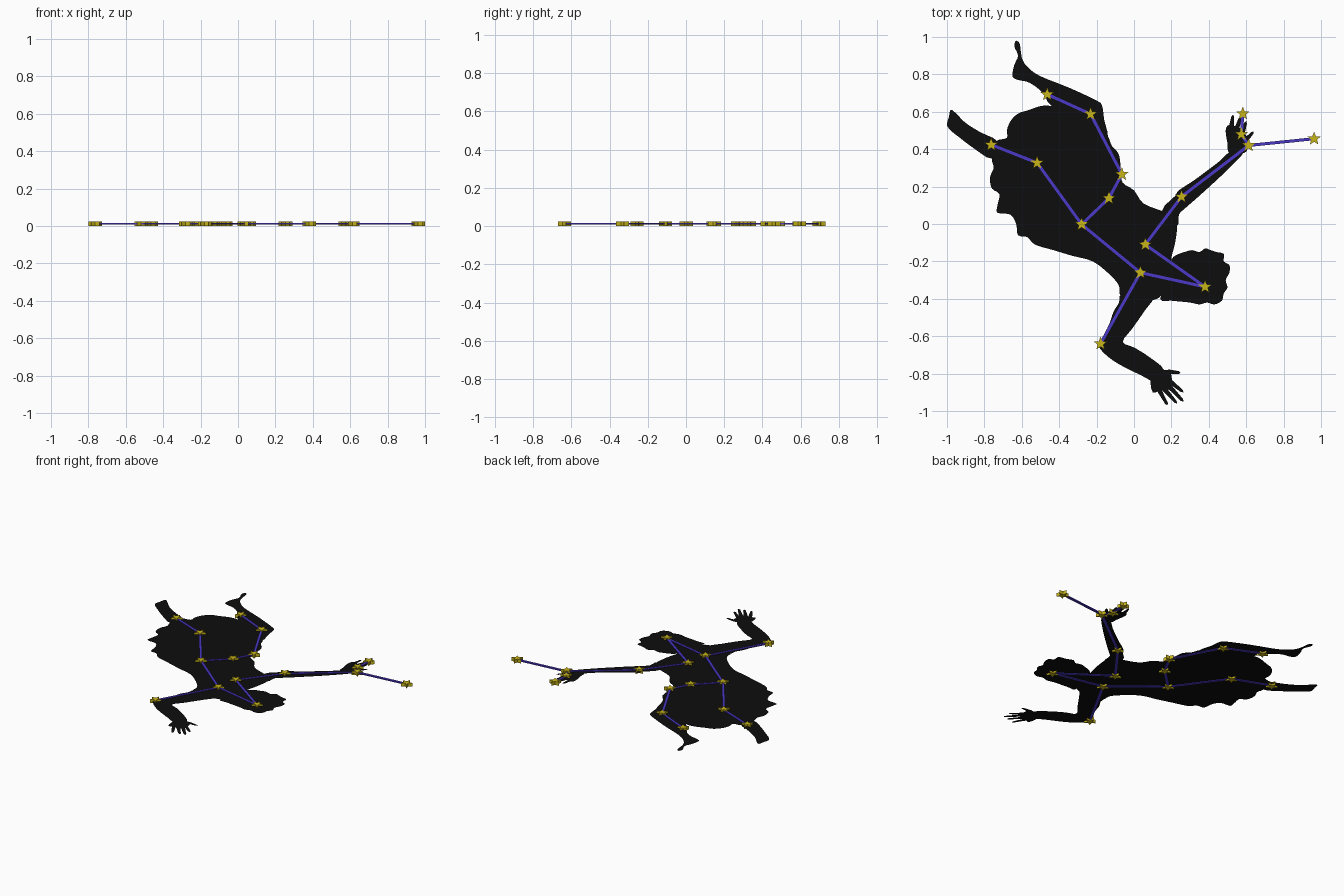
import bpy, bmesh, math
from mathutils import Vector

Z = 0.012  # level of the flat figure


def material(name, rgb):
    m = bpy.data.materials.new(name)
    m.diffuse_color = (*rgb, 1)
    return m


BLACK = material("black", (0.004, 0.004, 0.004))
PURPLE = material("purple", (0.07, 0.04, 0.58))
YELLOW = material("yellow", (0.58, 0.46, 0.01))


def finish(name, bm, mat):
    bm.normal_update()
    me = bpy.data.meshes.new(name)
    bm.to_mesh(me)
    bm.free()
    me.materials.append(mat)
    ob = bpy.data.objects.new(name, me)
    bpy.context.collection.objects.link(ob)
    return ob


def smooth(pts, steps=3):
    """Closed Catmull-Rom curve through the points."""
    p = [Vector(q) for q in pts]
    n, out = len(p), []
    for i in range(n):
        a, b, c, d = p[i - 1], p[i], p[(i + 1) % n], p[(i + 2) % n]
        for s in range(steps):
            t = s / steps
            out.append(0.5 * (2 * b + (c - a) * t + (2 * a - 5 * b + 4 * c - d) * t * t
                              + (3 * b - a - 3 * c + d) * t ** 3))
    return out


def flat(name, *outlines):
    bm = bmesh.new()
    for o in outlines:
        f = bm.faces.new([bm.verts.new((x, y, Z)) for x, y in o])
        f.normal_update()
        if f.normal.z < 0:
            f.normal_flip()
    bmesh.ops.triangulate(bm, faces=bm.faces[:], ngon_method='EAR_CLIP')
    return finish(name, bm, BLACK)


def finger(a, b, w=0.013):
    """Tapered finger outline from knuckle a to tip b."""
    a, b = Vector(a), Vector(b)
    d = (b - a).normalized()
    s = Vector((-d.y, d.x))
    return [a + s * w, b + s * w * 0.6 - d * 0.012, b, b - s * w * 0.6 - d * 0.012, a - s * w]


# Dress and torso
flat("dress", smooth([
    (-0.44, 0.63), (-0.50, 0.63), (-0.56, 0.61), (-0.62, 0.59), (-0.66, 0.55), (-0.68, 0.50),
    (-0.68, 0.46), (-0.74, 0.44), (-0.76, 0.35), (-0.75, 0.30), (-0.77, 0.25), (-0.76, 0.19),
    (-0.72, 0.16), (-0.73, 0.10), (-0.73, 0.06), (-0.66, 0.05), (-0.63, 0.00), (-0.62, -0.06),
    (-0.57, -0.07), (-0.53, -0.11), (-0.43, -0.14), (-0.33, -0.17), (-0.22, -0.20), (-0.13, -0.27),
    (-0.08, -0.33), (-0.07, -0.39), (0.01, -0.43), (0.09, -0.41), (0.15, -0.38), (0.19, -0.28),
    (0.20, -0.18), (0.22, -0.10), (0.23, 0.00), (0.20, 0.05), (0.15, 0.07), (0.05, 0.11),
    (0.00, 0.18), (-0.06, 0.22), (-0.07, 0.28), (-0.08, 0.37), (-0.12, 0.42), (-0.14, 0.47),
    (-0.20, 0.53), (-0.32, 0.59)]))

# Head with wavy hair
flat("head", smooth([
    (0.14, -0.40), (0.20, -0.41), (0.30, -0.42), (0.35, -0.43), (0.39, -0.42), (0.43, -0.43),
    (0.47, -0.41), (0.48, -0.37), (0.50, -0.34), (0.49, -0.30), (0.51, -0.26), (0.51, -0.22),
    (0.48, -0.20), (0.48, -0.16), (0.44, -0.15), (0.41, -0.14), (0.38, -0.13), (0.35, -0.15),
    (0.31, -0.14), (0.27, -0.15), (0.24, -0.16), (0.20, -0.19), (0.19, -0.28)]))

# Legs
flat("bent_leg", smooth([
    (-0.44, 0.63), (-0.48, 0.69), (-0.52, 0.73), (-0.57, 0.76), (-0.62, 0.77), (-0.65, 0.79),
    (-0.64, 0.85), (-0.62, 0.90), (-0.64, 0.95), (-0.63, 0.98), (-0.61, 0.96), (-0.60, 0.89),
    (-0.57, 0.84), (-0.50, 0.79), (-0.35, 0.73), (-0.20, 0.66), (-0.17, 0.63), (-0.16, 0.56),
    (-0.14, 0.47), (-0.20, 0.53), (-0.32, 0.59)]))
flat("straight_leg", smooth([
    (-0.73, 0.44), (-0.82, 0.49), (-0.90, 0.54), (-0.95, 0.59), (-0.98, 0.61), (-0.99, 0.57),
    (-1.00, 0.53), (-0.98, 0.50), (-0.93, 0.46), (-0.85, 0.40), (-0.76, 0.35)]))

# Arms
flat("bent_arm", smooth([
    (-0.07, -0.38), (-0.08, -0.42), (-0.11, -0.47), (-0.13, -0.53), (-0.17, -0.61), (-0.19, -0.65),
    (-0.15, -0.70), (-0.08, -0.75), (0.04, -0.81), (0.11, -0.84), (0.16, -0.78), (0.08, -0.71),
    (0.00, -0.66), (-0.06, -0.63), (-0.01, -0.56), (0.06, -0.46), (0.10, -0.40), (0.01, -0.42)]))
flat("raised_arm", smooth([
    (0.15, 0.07), (0.22, 0.15), (0.24, 0.18), (0.33, 0.24), (0.45, 0.33), (0.52, 0.39),
    (0.59, 0.39), (0.50, 0.29), (0.36, 0.16), (0.28, 0.09), (0.24, 0.05), (0.23, -0.01)]))

# Hands: palm plus fingers
flat("lower_hand",
     smooth([(0.09, -0.83), (0.13, -0.79), (0.18, -0.78), (0.20, -0.81), (0.20, -0.86),
             (0.18, -0.89), (0.14, -0.89), (0.10, -0.90)]),
     finger((0.18, -0.79), (0.25, -0.795)), finger((0.19, -0.84), (0.265, -0.90)),
     finger((0.19, -0.87), (0.265, -0.95)), finger((0.16, -0.88), (0.23, -0.96)),
     finger((0.13, -0.88), (0.18, -0.97)))
flat("upper_hand",
     smooth([(0.51, 0.38), (0.50, 0.43), (0.49, 0.50), (0.51, 0.53), (0.57, 0.51), (0.60, 0.47),
             (0.61, 0.42), (0.59, 0.38)]),
     finger((0.59, 0.44), (0.64, 0.495)), finger((0.58, 0.49), (0.60, 0.55)),
     finger((0.55, 0.51), (0.57, 0.575)), finger((0.52, 0.52), (0.53, 0.585)))

# Star positions and the chains of lines joining them
S = [(-0.464, 0.693), (-0.232, 0.588), (-0.065, 0.266), (-0.134, 0.138), (-0.28, -0.002),
     (-0.518, 0.327), (-0.764, 0.424), (0.034, -0.26), (-0.179, -0.64), (0.38, -0.336),
     (0.06, -0.11), (0.254, 0.146), (0.613, 0.42), (0.963, 0.456), (0.574, 0.48), (0.582, 0.59)]
CHAINS = [(0, 1, 2, 3, 4, 7, 9, 10, 11, 12, 13), (6, 5, 4), (7, 8), (12, 14, 15)]

# Constellation lines: thin bars
bm = bmesh.new()
for chain in CHAINS:
    for i, j in zip(chain, chain[1:]):
        a, b = Vector(S[i]), Vector(S[j])
        d = (b - a).normalized()
        s = Vector((-d.y, d.x)) * 0.008
        face = bm.faces.new([bm.verts.new((p.x, p.y, Z - 0.004))
                             for p in (a - s, b - s, b + s, a + s)])
        up = bmesh.ops.extrude_face_region(bm, geom=[face], use_keep_orig=True)["geom"]
        bmesh.ops.translate(bm, vec=(0, 0, 0.008),
                            verts=[v for v in up if isinstance(v, bmesh.types.BMVert)])
bmesh.ops.recalc_face_normals(bm, faces=bm.faces[:])
finish("constellation_lines", bm, PURPLE)

# Five-pointed stars: extruded prisms
for k, (x, y) in enumerate(S):
    bm = bmesh.new()
    ring = []
    for i in range(10):
        r, t = (0.038 if i % 2 == 0 else 0.016), math.pi / 2 + i * math.pi / 5
        ring.append(bm.verts.new((x + r * math.cos(t), y + r * math.sin(t), 0)))
    face = bm.faces.new(ring)
    up = bmesh.ops.extrude_face_region(bm, geom=[face], use_keep_orig=True)["geom"]
    bmesh.ops.translate(bm, vec=(0, 0, 2 * Z),
                        verts=[v for v in up if isinstance(v, bmesh.types.BMVert)])
    bmesh.ops.recalc_face_normals(bm, faces=bm.faces[:])
    finish(f"star_{k + 1}", bm, YELLOW)
